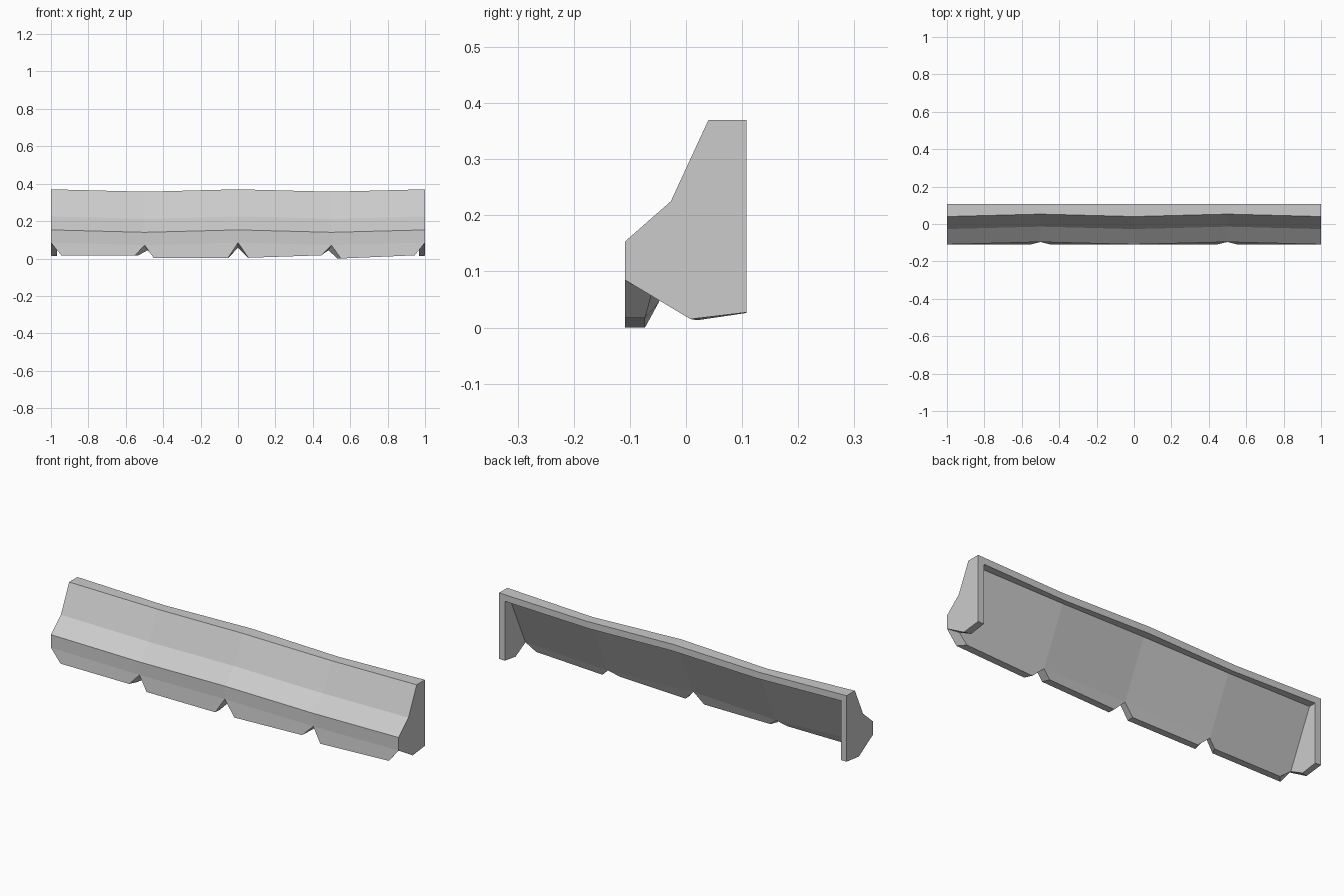
import bpy, bmesh

cube = bpy.data.objects.get("Cube")
if cube:
    bpy.data.objects.remove(cube)

mat = bpy.data.materials.new("light_grey")
mat.use_nodes = True
GREY = (0.6, 0.6, 0.6, 1)
mat.diffuse_color = GREY
mat.node_tree.nodes["Principled BSDF"].inputs["Base Color"].default_value = GREY

INSET = 0.967   # inner skin is the outer one scaled along x
SAG = 0.013     # canopy dips halfway between its high points

# Cross-sections (y, z) from the back of the roof to the notch tips
OUTER = [(0.108, 0.37), (0.04, 0.37), (-0.027, 0.225), (-0.109, 0.153), (-0.109, 0.085)]
INNER = [(0.108, 0.335), (0.068, 0.335), (-0.062, 0.057)]
# Valance flaps: left x, right x, left z, right z
FLAPS = [(-0.945, -0.55, 0.017, 0.017), (-0.45, -0.055, 0.002, 0.002),
         (0.055, 0.445, 0.004, 0.017), (0.55, 0.945, 0.0, 0.017)]

bm = bmesh.new()


def face(*verts):
    bm.faces.new(verts)


def section(profile, x, scale, sag):
    return [bm.verts.new((x * scale, y + (sag if i else 0), z - sag))
            for i, (y, z) in enumerate(profile)]


stations = [-1, -0.5, 0, 0.5, 1]
outer = [section(OUTER, x, 1, SAG * (i % 2)) for i, x in enumerate(stations)]
inner = [section(INNER, x, INSET, SAG * (i % 2)) for i, x in enumerate(stations)]

# Canopy skins, roof back edge and hanging flaps
for i, (xa, xb, za, zb) in enumerate(FLAPS):
    for rows in (outer, inner):
        for a, b, c, d in zip(rows[i], rows[i][1:], rows[i + 1][1:], rows[i + 1]):
            face(a, b, c, d)
    face(outer[i][0], outer[i + 1][0], inner[i + 1][0], inner[i][0])
    rims = []
    for rows, y, scale in ((outer, -0.109, 1), (inner, -0.073, INSET)):
        left = bm.verts.new((xa * scale, y, za))
        right = bm.verts.new((xb * scale, y, zb))
        rim = [rows[i][-1], left, right, rows[i + 1][-1]]
        face(*rim)
        rims.append(rim)
    for k in range(3):
        face(rims[0][k], rims[0][k + 1], rims[1][k + 1], rims[1][k])

# End panels
for i, x in ((0, -1), (-1, 1)):
    out_loop = outer[i] + [bm.verts.new((x, y, z)) for y, z in ((0.008, 0.015), (0.108, 0.027))]
    in_loop = inner[i] + [bm.verts.new((x * INSET, y, z)) for y, z in ((0.02, 0.013), (0.108, 0.026))]
    face(*out_loop)
    face(*in_loop)
    out_rim = out_loop[-3:] + out_loop[:1]
    in_rim = in_loop[-3:] + in_loop[:1]
    for k in range(3):
        face(out_rim[k], out_rim[k + 1], in_rim[k + 1], in_rim[k])

bmesh.ops.recalc_face_normals(bm, faces=bm.faces[:])
mesh = bpy.data.meshes.new("awning")
bm.to_mesh(mesh)
bm.free()
mesh.materials.append(mat)
awning = bpy.data.objects.new("awning", mesh)
bpy.context.collection.objects.link(awning)
